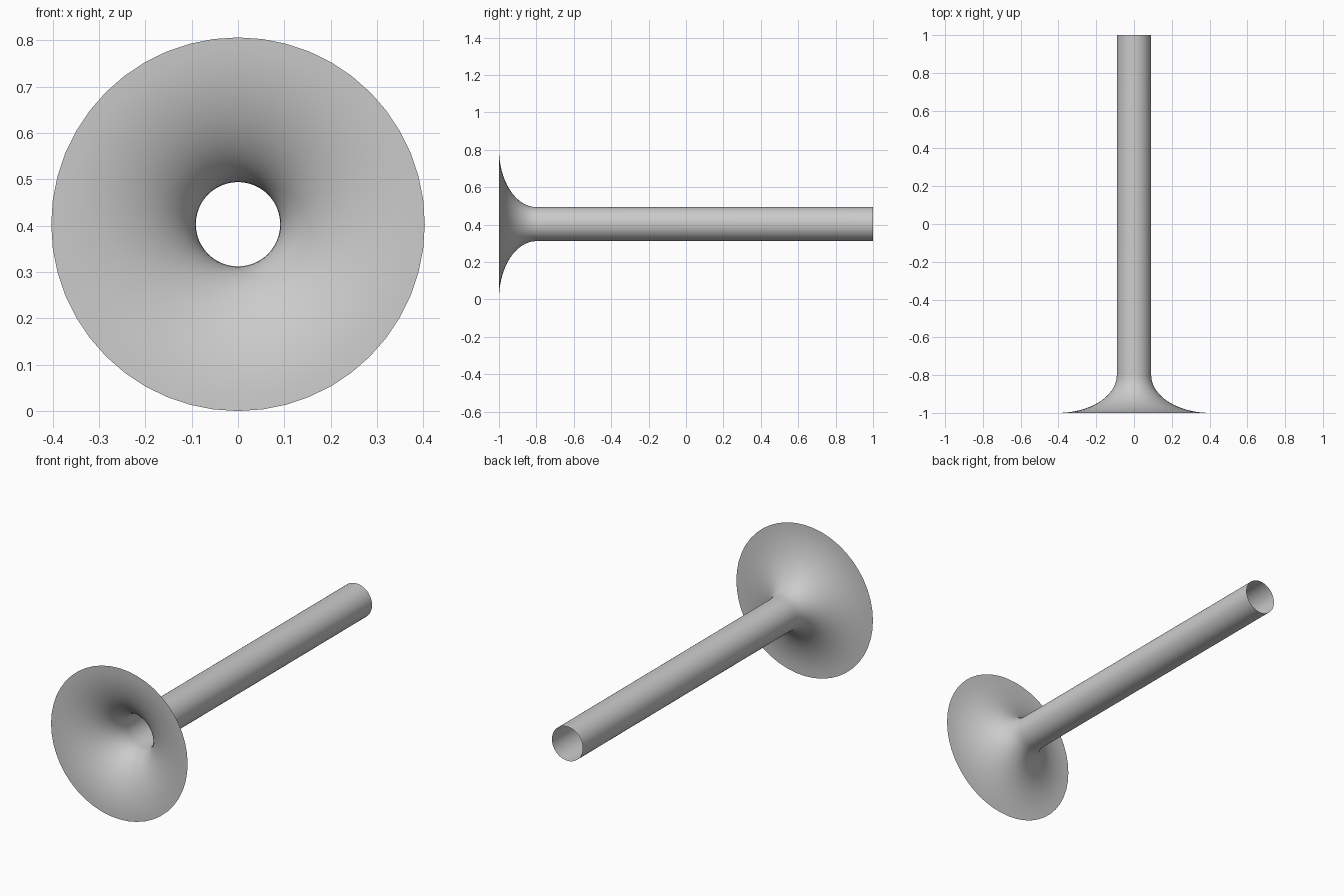
import bpy, bmesh, math
from mathutils import Matrix, Vector

cube = bpy.data.objects.get("Cube")
if cube:
    bpy.data.objects.remove(cube, do_unlink=True)

SIDES = 48
TUBE_R, RIM_R = 0.091, 0.403
FLARE_LEN = 0.2
FLARE_STEPS = 16

grey = bpy.data.materials.new("plain grey")
grey.use_nodes = True
colour = (0.6, 0.6, 0.6, 1)
grey.diffuse_color = colour
grey.node_tree.nodes["Principled BSDF"].inputs["Base Color"].default_value = colour

# Profile: straight tube, then a quarter-ellipse flare to the rim
profile = [(TUBE_R, 1.0)]
for i in range(FLARE_STEPS + 1):
    a = math.pi / 2 * i / FLARE_STEPS
    profile.append((RIM_R - (RIM_R - TUBE_R) * math.cos(a),
                    -1 + FLARE_LEN * (1 - math.sin(a))))

# Spin the open profile around the y axis
bm = bmesh.new()
verts = [bm.verts.new((r, y, 0)) for r, y in profile]
edges = [bm.edges.new(pair) for pair in zip(verts, verts[1:])]
bmesh.ops.spin(bm, geom=verts + edges, cent=(0, 0, 0), axis=(0, 1, 0),
               angle=2 * math.pi, steps=SIDES, use_merge=True)
bmesh.ops.remove_doubles(bm, verts=bm.verts, dist=0.0001)
bmesh.ops.recalc_face_normals(bm, faces=bm.faces)

# Make the tube wall face outwards
wall = max(bm.faces, key=lambda f: f.calc_center_median().y)
centre = wall.calc_center_median()
if wall.normal.dot(Vector((centre.x, 0, centre.z))) < 0:
    bmesh.ops.reverse_faces(bm, faces=bm.faces)
bmesh.ops.transform(bm, matrix=Matrix.Translation((0, 0, RIM_R)), verts=bm.verts)
for f in bm.faces:
    f.smooth = True

mesh = bpy.data.meshes.new("flared_tube")
bm.to_mesh(mesh)
bm.free()
mesh.materials.append(grey)
tube = bpy.data.objects.new("flared_tube", mesh)
bpy.context.collection.objects.link(tube)
